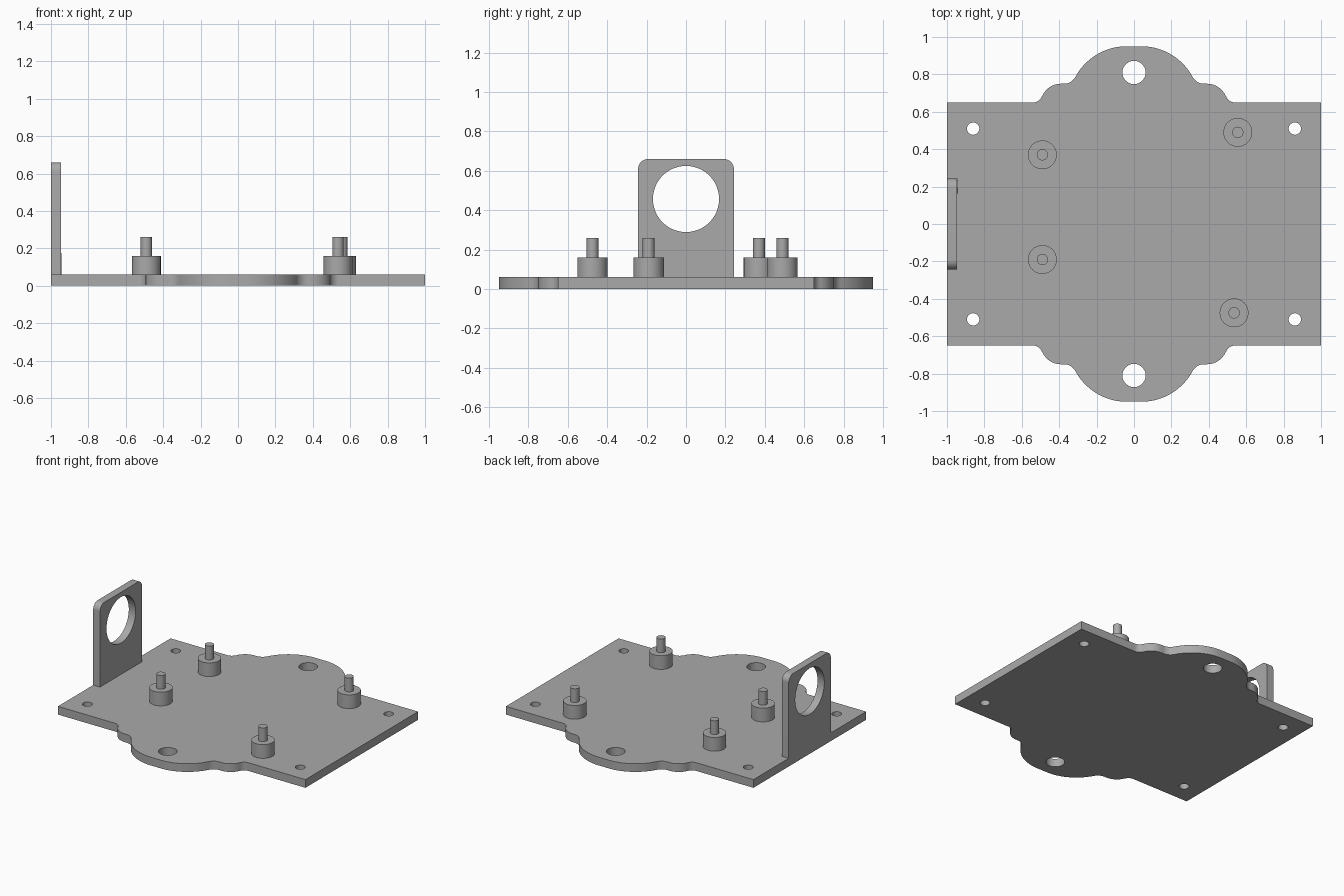
import bpy, bmesh
from math import sin, cos, radians, pi
from mathutils import Matrix

cube = bpy.data.objects.get("Cube")
if cube:
    bpy.data.objects.remove(cube, do_unlink=True)

grey = bpy.data.materials.new("plain grey")
grey.use_nodes = True
COLOUR = (0.4, 0.4, 0.4, 1)
grey.diffuse_color = COLOUR
grey.node_tree.nodes["Principled BSDF"].inputs["Base Color"].default_value = COLOUR

THICK = 0.06


def arc(cx, cy, r, start, end, steps=12):
    angles = [radians(start + (end - start) * i / steps) for i in range(steps + 1)]
    return [(cx + r * cos(a), cy + r * sin(a)) for a in angles]


def circle(cx, cy, r, steps=48):
    return arc(cx, cy, r, 0, 360, steps)[:-1]


def finish(name, mesh):
    mesh.materials.clear()
    mesh.materials.append(grey)
    obj = bpy.data.objects.new(name, mesh)
    bpy.context.collection.objects.link(obj)
    bpy.ops.object.select_all(action="DESELECT")
    obj.select_set(True)
    bpy.context.view_layer.objects.active = obj
    bpy.ops.object.shade_smooth_by_angle(angle=radians(30))
    return obj


def sheet(name, loops, thickness, matrix):
    """Flat sheet: the first loop is the outline, the others are holes."""
    curve = bpy.data.curves.new(name + " profile", "CURVE")
    curve.dimensions = "2D"
    curve.fill_mode = "BOTH"
    curve.extrude = thickness / 2
    for loop in loops:
        spline = curve.splines.new("POLY")
        spline.points.add(len(loop) - 1)
        for point, (x, y) in zip(spline.points, loop):
            point.co = (x, y, 0, 1)
        spline.use_cyclic_u = True
    helper = bpy.data.objects.new(name + " profile", curve)
    bpy.context.collection.objects.link(helper)
    bpy.context.view_layer.update()
    mesh = bpy.data.meshes.new_from_object(helper)
    bpy.data.objects.remove(helper, do_unlink=True)
    bm = bmesh.new()
    bm.from_mesh(mesh)
    bmesh.ops.remove_doubles(bm, verts=bm.verts, dist=0.0001)
    bmesh.ops.transform(bm, matrix=matrix, verts=bm.verts)
    bmesh.ops.recalc_face_normals(bm, faces=bm.faces)
    bm.to_mesh(mesh)
    bm.free()
    mesh.name = name
    return finish(name, mesh)


# Base plate: one quarter of the lobed outline, mirrored twice
quarter = [(1, 0.65)]
quarter += arc(0.54, 0.70, 0.05, 270, 201.8)
quarter += arc(0.39, 0.64, 0.11, 21.8, 90)
quarter += arc(0.375, 0.82, 0.07, 270, 208.2)
quarter += arc(0.04, 0.64, 0.31, 28.2, 90, 20)
half = quarter + [(-x, y) for x, y in reversed(quarter)]
outline = half + [(x, -y) for x, y in reversed(half)]
holes = [circle(0, s * 0.81, 0.062) for s in (1, -1)]
holes += [circle(sx * 0.86, sy * 0.51, 0.033) for sx in (1, -1) for sy in (1, -1)]
sheet("base_plate", [outline] + holes, THICK, Matrix.Translation((0, 0, THICK / 2)))

# Upright bracket with rounded top corners and a large round hole
corner = [(0.243, THICK)] + arc(0.193, 0.61, 0.05, 0, 90)
bracket = corner + [(-x, y) for x, y in reversed(corner)]
stand_up = Matrix.Rotation(pi / 2, 4, "Z") @ Matrix.Rotation(pi / 2, 4, "X")
sheet("bracket", [bracket, circle(0, 0.457, 0.168, 64)], 0.055,
      Matrix.Translation((-0.9725, 0, 0)) @ stand_up)


# Stepped standoff posts
def cylinder(bm, x, y, radius, low, high):
    bmesh.ops.create_cone(bm, cap_ends=True, segments=48, radius1=radius, radius2=radius,
                          depth=high - low, matrix=Matrix.Translation((x, y, (low + high) / 2)))


posts = {"rear_right": (-0.49, 0.37), "front_right": (-0.49, -0.19),
         "rear_left": (0.555, 0.49), "front_left": (0.535, -0.475)}
for place, (x, y) in posts.items():
    bm = bmesh.new()
    cylinder(bm, x, y, 0.077, THICK, 0.16)
    cylinder(bm, x, y, 0.03, 0.16, 0.26)
    mesh = bpy.data.meshes.new(place + "_post")
    bm.to_mesh(mesh)
    bm.free()
    finish(place + "_post", mesh)
